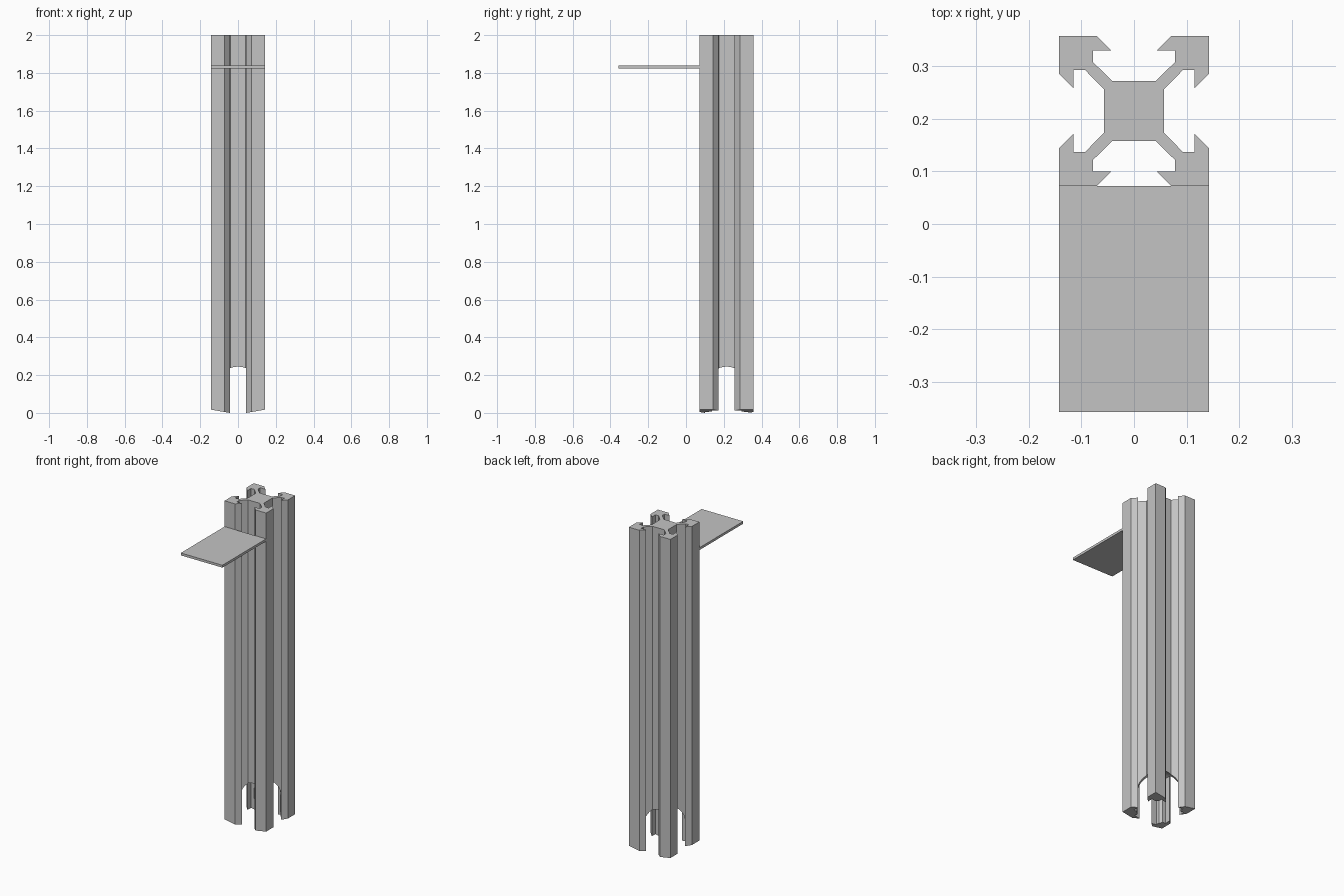
import bpy, bmesh, math
from mathutils import Vector

cube = bpy.data.objects.get("Cube")
if cube:
    bpy.data.objects.remove(cube, do_unlink=True)

HALF = 0.143        # half width of the rail
CENTRE_Y = 0.215    # rail axis
HEIGHT = 2.0

grey = bpy.data.materials.new("aluminium_grey")
grey.use_nodes = True
colour = (0.55, 0.55, 0.55, 1)
grey.diffuse_color = colour
grey.node_tree.nodes["Principled BSDF"].inputs["Base Color"].default_value = colour


def make_object(name, bm):
    bmesh.ops.recalc_face_normals(bm, faces=bm.faces)
    mesh = bpy.data.meshes.new(name)
    bm.to_mesh(mesh)
    bm.free()
    mesh.materials.append(grey)
    obj = bpy.data.objects.new(name, mesh)
    bpy.context.collection.objects.link(obj)
    return obj


# Slotted rail: one corner of the section, turned four times and extruded
corner = [(.057, .041), (.093, .078), (.115, .078), (.115, .043), (HALF, .071),
          (HALF, HALF), (.071, HALF), (.043, .115), (.078, .115), (.078, .093),
          (.041, .057)]
outline = []
for _ in range(4):
    outline += corner
    corner = [(-y, x) for x, y in corner]

bm = bmesh.new()
section = bm.faces.new([bm.verts.new((x, y, 0)) for x, y in outline])
top = bmesh.ops.extrude_face_region(bm, geom=[section])["geom"]
for v in top:
    if isinstance(v, bmesh.types.BMVert):
        v.co.z = HEIGHT
bmesh.ops.bisect_plane(bm, geom=bm.verts[:] + bm.edges[:] + bm.faces[:],
                       plane_co=(0, 0, 0), plane_no=(1, 0, 0))
# Foot ends rise slightly towards the sides
for v in bm.verts:
    if v.co.z < 0.1:
        v.co.z = 0.17 * (abs(v.co.x) - 0.043)
bmesh.ops.translate(bm, verts=bm.verts, vec=Vector((0, CENTRE_Y, 0)))
rail = make_object("slotted_rail", bm)

# Domed bore that hollows the lower end of the rail
bm = bmesh.new()
bmesh.ops.create_uvsphere(bm, u_segments=48, v_segments=24, radius=0.122)
for v in bm.verts:
    if v.co.z < -0.001:
        v.co.z -= 0.3
    v.co += Vector((0, CENTRE_Y, 0.137))
bore = make_object("bore_cutter", bm)
bore.hide_render = True

cut = rail.modifiers.new("bore", 'BOOLEAN')
cut.operation = 'DIFFERENCE'
cut.solver = 'EXACT'
cut.object = bore
bpy.context.view_layer.objects.active = rail
rail.select_set(True)
bpy.ops.object.modifier_apply(modifier=cut.name)
bpy.data.objects.remove(bore, do_unlink=True)
bpy.ops.object.shade_smooth_by_angle(angle=math.radians(25))

# Thin shelf plate butted against the front of the rail
back, front = CENTRE_Y - HALF, -0.358
bm = bmesh.new()
bmesh.ops.create_cube(bm, size=1)
for v in bm.verts:
    v.co = Vector((v.co.x * 2 * HALF,
                   v.co.y * (back - front) + (back + front) / 2,
                   v.co.z * 0.015 + 1.832))
make_object("shelf_plate", bm)
